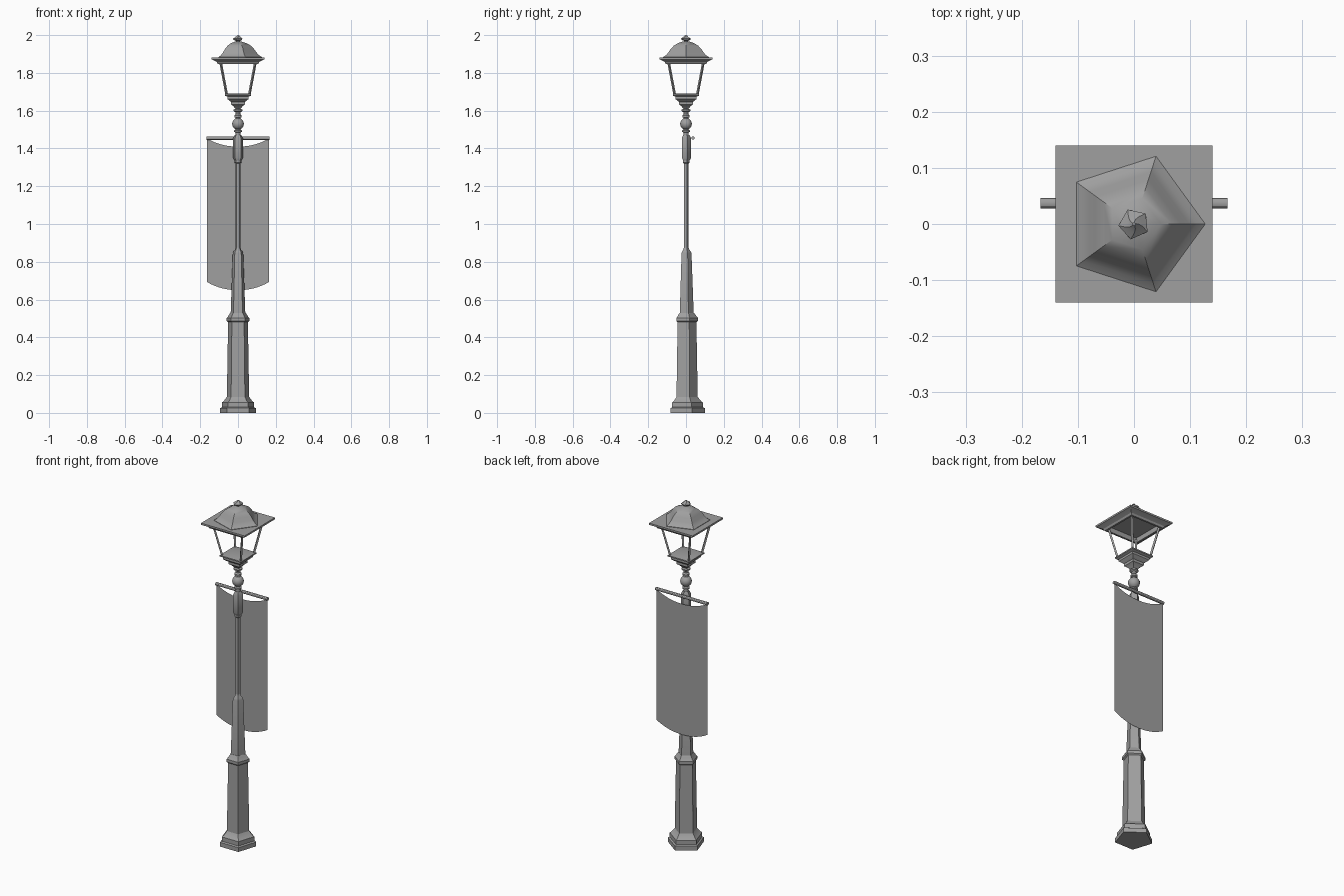
import bpy, bmesh, math
from mathutils import Vector

cube = bpy.data.objects.get("Cube")
if cube:
    bpy.data.objects.remove(cube, do_unlink=True)

grey = bpy.data.materials.new("cast_grey")
grey.use_nodes = True
COLOUR = (0.35, 0.35, 0.35, 1)
grey.diffuse_color = COLOUR
grey.node_tree.nodes["Principled BSDF"].inputs["Base Color"].default_value = COLOUR


def finish(name, bm, angle=30):
    if angle:
        bmesh.ops.recalc_face_normals(bm, faces=bm.faces[:])
    mesh = bpy.data.meshes.new(name)
    bm.to_mesh(mesh)
    bm.free()
    mesh.materials.append(grey)
    obj = bpy.data.objects.new(name, mesh)
    bpy.context.collection.objects.link(obj)
    if angle:
        bpy.ops.object.select_all(action='DESELECT')
        obj.select_set(True)
        bpy.context.view_layer.objects.active = obj
        bpy.ops.object.shade_smooth_by_angle(angle=math.radians(angle))
    return obj


def turned(name, profile, sides, start=0, twist=0):
    """Capped stack of regular polygons from (radius, height) pairs."""
    bm = bmesh.new()
    rings = []
    for i, (r, z) in enumerate(profile):
        ring = []
        for k in range(sides):
            a = math.radians(start + twist * i) + math.tau * k / sides
            ring.append(bm.verts.new((r * math.cos(a), r * math.sin(a), z)))
        rings.append(ring)
    for low, high in zip(rings, rings[1:]):
        for k in range(sides):
            n = (k + 1) % sides
            bm.faces.new((low[k], low[n], high[n], high[k]))
    bm.faces.new(rings[0][::-1])
    bm.faces.new(rings[-1])
    return finish(name, bm)


def square(name, profile):
    """Square stack from (half width, height) pairs."""
    return turned(name, [(h * math.sqrt(2), z) for h, z in profile], 4, 45)


def bar(name, start, end, radius, sides, turn=0):
    a, b = Vector(start), Vector(end)
    obj = turned(name, [(radius, 0), (radius, (b - a).length)], sides, turn)
    obj.rotation_euler = (b - a).to_track_quat('Z', 'Y').to_euler()
    obj.location = a
    return obj


# Five-sided pedestal and post, one flat side to the front
turned("pedestal", [(0.1, 0), (0.1, 0.025), (0.09, 0.03), (0.09, 0.055),
                    (0.08, 0.062), (0.066, 0.08), (0.062, 0.085), (0.055, 0.48),
                    (0.063, 0.487), (0.063, 0.503), (0.056, 0.51),
                    (0.05, 0.52), (0.042, 0.53)], 5, 90)
turned("tapered_post", [(0.041, 0.52), (0.029, 0.845), (0.025, 0.855),
                        (0.017, 0.865), (0.014, 0.875)], 5, 90)
turned("upper_pole", [(0.014, 0.86), (0.013, 1.32), (0.019, 1.325),
                      (0.019, 1.335), (0.014, 1.34)], 5, 90)
turned("banner_bracket", [(0.018, 1.335), (0.027, 1.35), (0.027, 1.455),
                          (0.018, 1.472)], 5, 90)

# Round neck with a ball between two rings
ball = [(0.031 * math.cos(t), 1.53 + 0.031 * math.sin(t))
        for t in (math.radians(d) for d in range(-64, 65, 16))]
turned("neck", [(0.013, 1.465), (0.013, 1.485), (0.02, 1.488), (0.02, 1.496),
                (0.013, 1.5)] + ball +
       [(0.013, 1.562), (0.019, 1.565), (0.019, 1.574), (0.012, 1.582),
        (0.014, 1.592), (0.023, 1.598), (0.023, 1.605), (0.013, 1.611),
        (0.013, 1.63)], 16)

# Square lantern base, posts and eave
square("lantern_base", [(0.012, 1.608), (0.026, 1.625), (0.036, 1.632),
                        (0.036, 1.646), (0.046, 1.653), (0.056, 1.662),
                        (0.056, 1.674), (0.07, 1.68), (0.07, 1.687),
                        (0.06, 1.69)])
for sx, side in ((-1, "right"), (1, "left")):
    for sy, end in ((-1, "front"), (1, "back")):
        bar(f"lantern_post_{end}_{side}", (sx * 0.059, sy * 0.059, 1.68),
            (sx * 0.093, sy * 0.093, 1.86), 0.007, 4, 45)
square("eave", [(0.095, 1.874), (0.097, 1.848), (0.107, 1.848),
                (0.113, 1.858), (0.135, 1.87), (0.14, 1.872), (0.14, 1.882)])

# Five-sided curved roof and twisted finial
turned("roof", [(0.127, 1.88), (0.127, 1.884), (0.112, 1.893), (0.098, 1.908),
                (0.084, 1.928), (0.068, 1.944), (0.048, 1.956),
                (0.025, 1.964), (0.012, 1.967)], 5)
turned("finial", [(0.013, 1.962), (0.011, 1.969), (0.025, 1.975),
                  (0.028, 1.981), (0.016, 1.989), (0.009, 1.995),
                  (0.003, 2.0)], 5, 0, 14)

# Rod and hanging banner behind the bracket
bar("banner_rod", (-0.167, 0.037, 1.455), (0.167, 0.037, 1.455), 0.009, 12)
bm = bmesh.new()
steps = 16
columns = []
for i in range(steps + 1):
    u = 2 * i / steps - 1
    sag = 0.042 * (1 - abs(u) ** 2.2)
    columns.append([bm.verts.new((0.163 * u, 0.037, z - sag)) for z in (0.692, 1.452)])
for a, b in zip(columns, columns[1:]):
    bm.faces.new((a[0], b[0], b[1], a[1]))
finish("banner", bm, 0)
